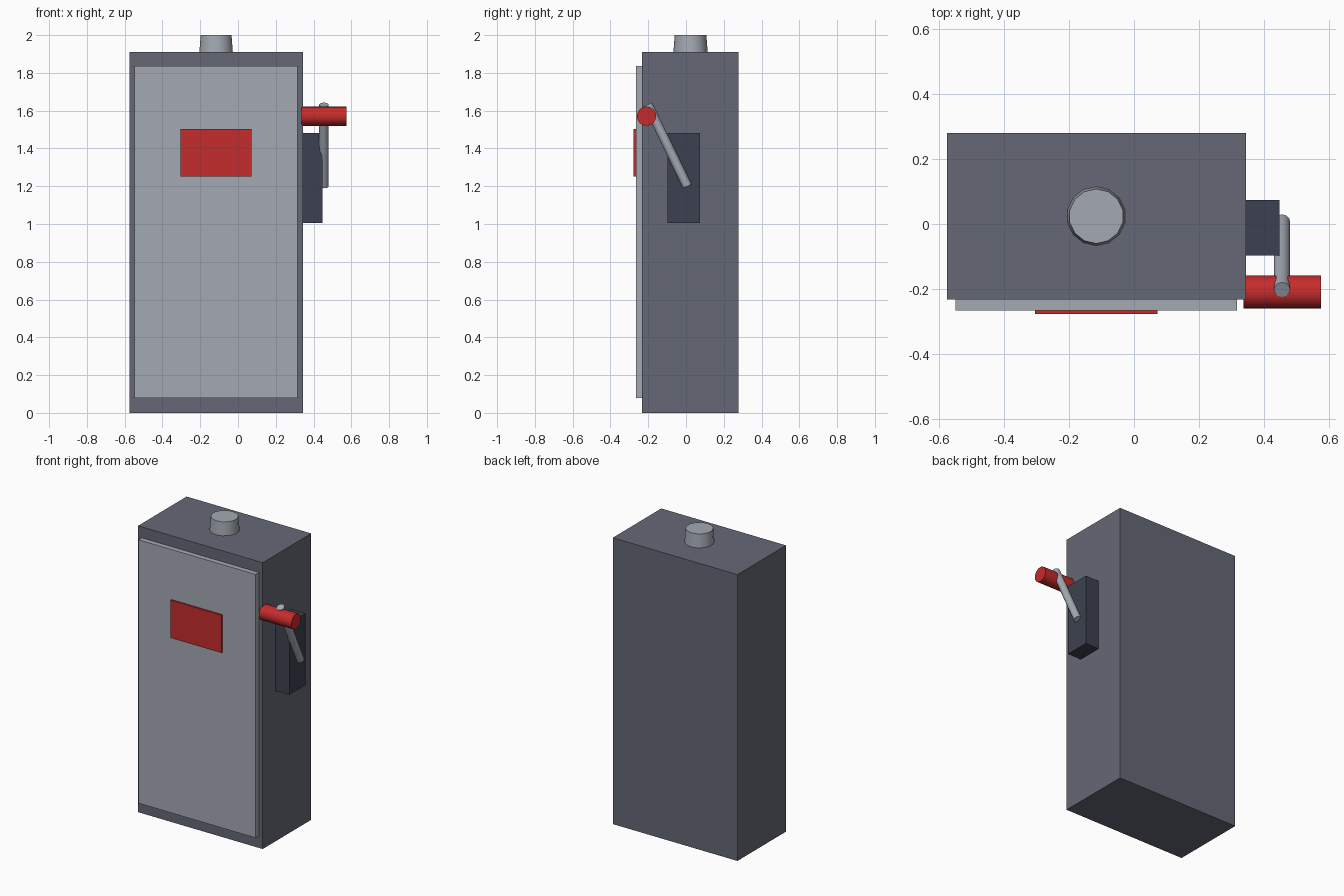
import bpy
import math
from mathutils import Vector

default = bpy.data.objects.get("Cube")
if default:
    bpy.data.objects.remove(default, do_unlink=True)


def material(name, rgb):
    m = bpy.data.materials.new(name)
    m.use_nodes = True
    m.diffuse_color = (*rgb, 1)
    m.node_tree.nodes["Principled BSDF"].inputs["Base Color"].default_value = (*rgb, 1)
    return m


body_grey = material("body grey", (0.13, 0.14, 0.18))
light_grey = material("light grey", (0.37, 0.40, 0.45))
dark_blue_grey = material("dark blue grey", (0.046, 0.053, 0.08))
red = material("red", (0.56, 0.025, 0.025))


def box(name, low, high, mat):
    low, high = Vector(low), Vector(high)
    bpy.ops.mesh.primitive_cube_add(size=1, location=(low + high) / 2)
    ob = bpy.context.object
    ob.name = name
    ob.scale = high - low
    bpy.ops.object.transform_apply(location=False, rotation=False, scale=True)
    ob.data.materials.append(mat)
    return ob


def rod(name, start, end, r1, r2, sides, mat):
    start, end = Vector(start), Vector(end)
    axis = end - start
    bpy.ops.mesh.primitive_cone_add(vertices=sides, radius1=r1, radius2=r2,
                                    depth=axis.length, location=(start + end) / 2,
                                    rotation=axis.to_track_quat('Z', 'Y').to_euler())
    ob = bpy.context.object
    ob.name = name
    ob.data.materials.append(mat)
    bpy.ops.object.shade_smooth_by_angle(angle=math.radians(40))
    return ob


# Cabinet, door and warning plate
box("cabinet", (-0.575, -0.232, 0), (0.345, 0.279, 1.91), body_grey)
box("door", (-0.548, -0.266, 0.08), (0.316, -0.23, 1.837), light_grey)
box("door_plate", (-0.304, -0.277, 1.252), (0.072, -0.264, 1.504), red)

# Conduit hub on the roof
rod("conduit_hub", (-0.116, 0.024, 1.905), (-0.116, 0.024, 2.0), 0.091, 0.084, 14, light_grey)

# Switch housing with lever and grip on the left side
box("switch_housing", (0.34, -0.097, 1.004), (0.447, 0.074, 1.483), dark_blue_grey)
rod("lever", (0.455, 0.007, 1.2), (0.455, -0.202, 1.632), 0.025, 0.025, 12, light_grey)
rod("lever_grip", (0.336, -0.209, 1.571), (0.575, -0.209, 1.571), 0.051, 0.051, 16, red)
